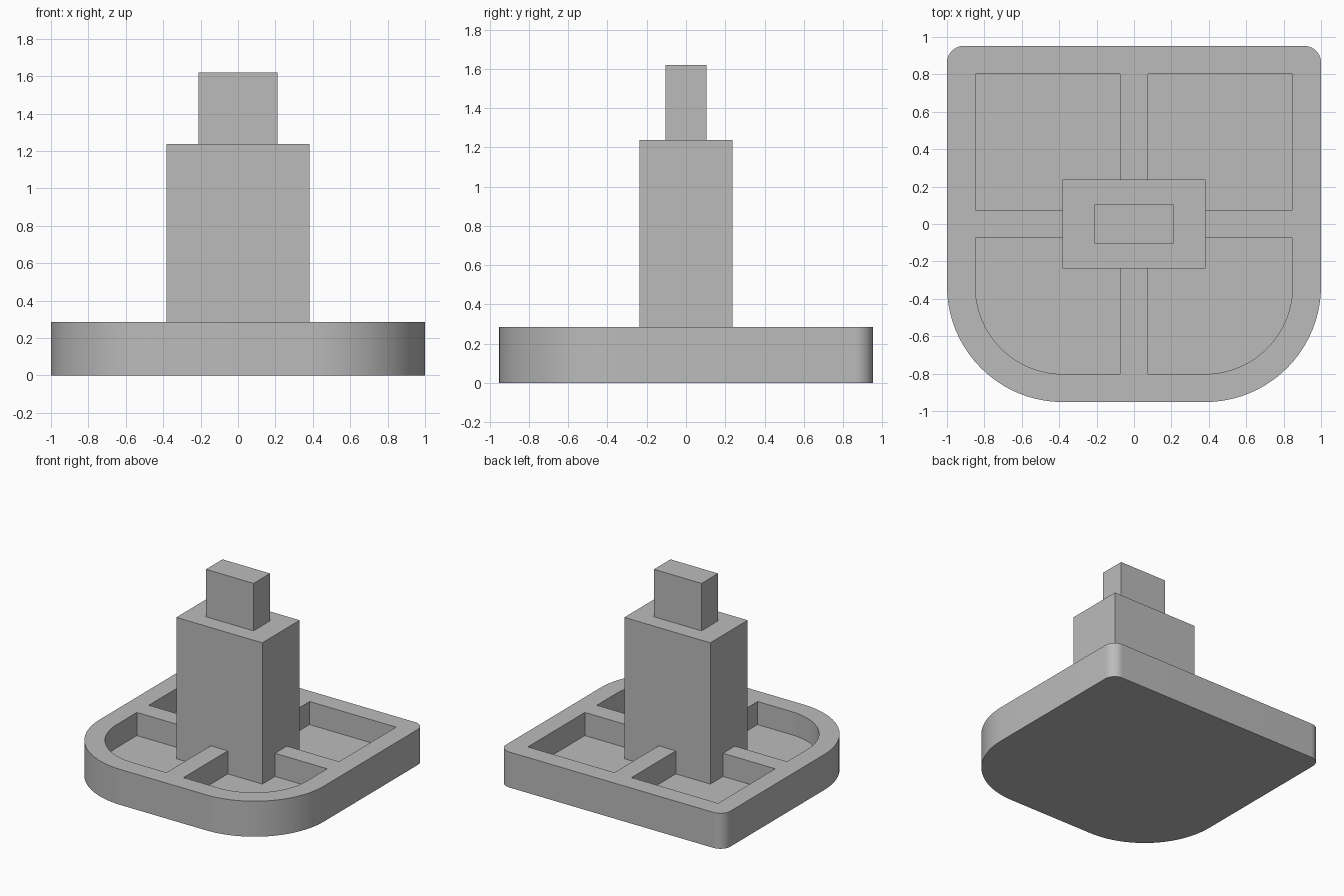
import bpy, bmesh
from math import cos, sin, pi

if "Cube" in bpy.data.objects:
    bpy.data.objects.remove(bpy.data.objects["Cube"], do_unlink=True)

BASE_TOP, FLOOR, SHOULDER, TOP = 0.286, 0.1, 1.238, 1.62

grey = bpy.data.materials.new("plain grey")
grey.use_nodes = True
colour = (0.5, 0.5, 0.5, 1)
grey.diffuse_color = colour
grey.node_tree.nodes["Principled BSDF"].inputs["Base Color"].default_value = colour


def rounded_outline(x0, x1, y0, y1, radii, steps=20):
    """Counter-clockwise rectangle; radii run front-left-x, front-right-x, back-right-x, back-left-x."""
    points = []
    corners = [(x0, y0, 1, 1), (x1, y0, -1, 1), (x1, y1, -1, -1), (x0, y1, 1, -1)]
    for i, ((x, y, sx, sy), r) in enumerate(zip(corners, radii)):
        count = steps if r else 0
        for k in range(count + 1):
            a = pi + (i + k / max(count, 1)) * pi / 2
            points.append((x + r * (sx + cos(a)), y + r * (sy + sin(a))))
    return points


def prism(name, outline, z0, z1):
    bm = bmesh.new()
    face = bm.faces.new([bm.verts.new((x, y, z0)) for x, y in outline])
    side = bmesh.ops.extrude_face_region(bm, geom=[face])["geom"]
    bmesh.ops.translate(bm, vec=(0, 0, z1 - z0),
                        verts=[g for g in side if isinstance(g, bmesh.types.BMVert)])
    bmesh.ops.recalc_face_normals(bm, faces=bm.faces)
    mesh = bpy.data.meshes.new(name)
    bm.to_mesh(mesh)
    bm.free()
    mesh.materials.append(grey)
    obj = bpy.data.objects.new(name, mesh)
    bpy.context.collection.objects.link(obj)
    return obj


def block(name, hx, hy, z0, z1):
    return prism(name, rounded_outline(-hx, hx, -hy, hy, (0, 0, 0, 0)), z0, z1)


# Base plate: broad rounded front, tight rounded back
base = prism("base_plate", rounded_outline(-1, 1, -0.952, 0.952, (0.62, 0.62, 0.09, 0.09)),
             0, BASE_TOP)
bpy.context.view_layer.objects.active = base
base.select_set(True)

# Four pockets leave a rim and crossing ribs
RIB, IN_X, IN_Y, IN_R = 0.076, 0.848, 0.802, 0.468
pockets = [
    (RIB, IN_X, -IN_Y, -RIB, (0, IN_R, 0, 0)),
    (-IN_X, -RIB, -IN_Y, -RIB, (IN_R, 0, 0, 0)),
    (RIB, IN_X, RIB, IN_Y, (0, 0, 0, 0)),
    (-IN_X, -RIB, RIB, IN_Y, (0, 0, 0, 0)),
]
for pocket in pockets:
    cutter = prism("pocket_cutter", rounded_outline(*pocket), FLOOR, BASE_TOP + 0.1)
    cutter.hide_render = True
    cut = base.modifiers.new("pocket", 'BOOLEAN')
    cut.operation, cut.solver, cut.object = 'DIFFERENCE', 'EXACT', cutter
    bpy.ops.object.modifier_apply(modifier=cut.name)
    bpy.data.objects.remove(cutter, do_unlink=True)
bpy.ops.object.shade_smooth_by_angle(angle=pi / 6)

# Column standing on the pocket floor, with a narrower tenon on top
block("column", 0.383, 0.238, FLOOR - 0.01, SHOULDER)
block("top_tenon", 0.212, 0.105, SHOULDER - 0.01, TOP)
